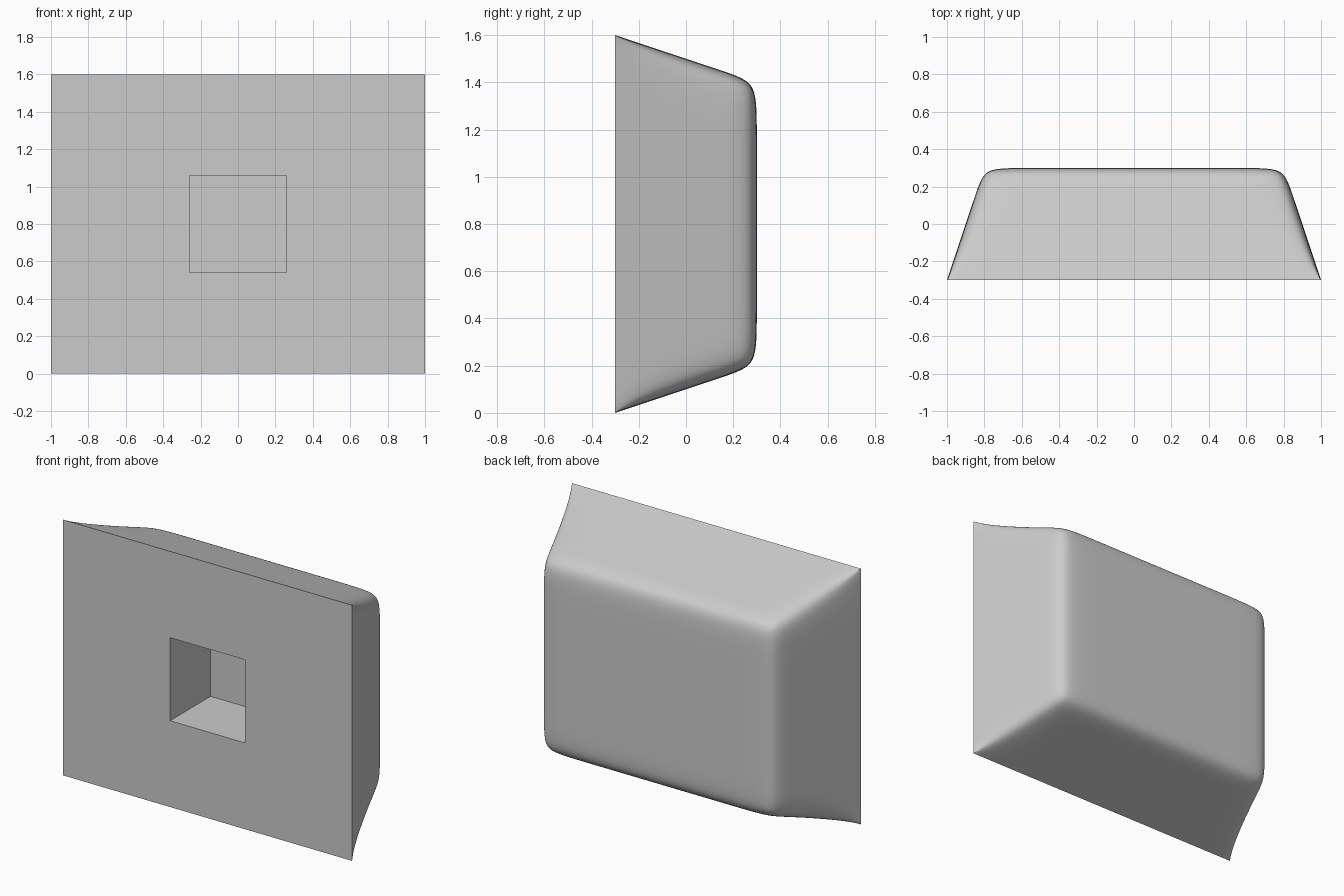
import bpy
import bmesh

if "Cube" in bpy.data.objects:
    bpy.data.objects.remove(bpy.data.objects["Cube"])

grey = bpy.data.materials.new("plain grey")
grey.diffuse_color = (0.6, 0.6, 0.6, 1)
grey.use_nodes = True
grey.node_tree.nodes["Principled BSDF"].inputs["Base Color"].default_value = grey.diffuse_color

CZ = 0.8        # height of the centre
INSET = 0.18    # distance of the support columns from the corners


def make_object(name, bm):
    bmesh.ops.recalc_face_normals(bm, faces=bm.faces)
    mesh = bpy.data.meshes.new(name)
    bm.to_mesh(mesh)
    bm.free()
    mesh.materials.append(grey)
    obj = bpy.data.objects.new(name, mesh)
    bpy.context.collection.objects.link(obj)
    return obj


# Rounded tapering shell, open at the front: a cage of lattice points
def cage_point(i, j, y):
    shrink = (y + 0.3) / 3
    hx, hz = 1 - shrink, 0.8 - shrink
    xs = (-hx, -hx + INSET, hx - INSET, hx)
    zs = (-hz, -hz + INSET, hz - INSET, hz)
    return xs[i], y, CZ + zs[j]


bm = bmesh.new()
crease = bm.verts.layers.float.new("crease_vert")
ring = ([(i, 0) for i in range(3)] + [(3, j) for j in range(3)]
        + [(i, 3) for i in (3, 2, 1)] + [(0, j) for j in (3, 2, 1)])
levels = [{ij: bm.verts.new(cage_point(*ij, y)) for ij in ring}
          for y in (-0.3, 0.18, 0.3)]
for lower, upper in zip(levels, levels[1:]):
    for a, b in zip(ring, ring[1:] + ring[:1]):
        bm.faces.new((lower[a], lower[b], upper[b], upper[a]))
back = levels[-1]
for i in (1, 2):
    for j in (1, 2):
        back[i, j] = bm.verts.new(cage_point(i, j, 0.3))
for i in range(3):
    for j in range(3):
        bm.faces.new((back[i, j], back[i + 1, j], back[i + 1, j + 1], back[i, j + 1]))
# Keep the four front corners sharp
for i in (0, 3):
    for j in (0, 3):
        levels[0][i, j][crease] = 1.0
shell = make_object("rounded_shell", bm)
sub = shell.modifiers.new("smooth", "SUBSURF")
sub.levels = sub.render_levels = 4
bpy.context.view_layer.objects.active = shell
shell.select_set(True)
bpy.ops.object.modifier_apply(modifier=sub.name)
bpy.ops.object.shade_smooth_by_angle()

# Flat front with a square socket: outer rim, socket mouth, socket floor
bm = bmesh.new()
loops = []
for hx, hz, y in ((1, 0.8, -0.3), (0.26, 0.26, -0.3), (0.26, 0.26, 0.1)):
    loops.append([bm.verts.new((sx * hx, y, CZ + sz * hz))
                  for sx, sz in ((-1, -1), (1, -1), (1, 1), (-1, 1))])
for outer, inner in zip(loops, loops[1:]):
    for k in range(4):
        n = (k + 1) % 4
        bm.faces.new((outer[k], outer[n], inner[n], inner[k]))
bm.faces.new(loops[-1])
front = make_object("front_panel_with_socket", bm)
# The front must face outwards
if front.data.polygons[0].normal.y > 0:
    front.data.flip_normals()
